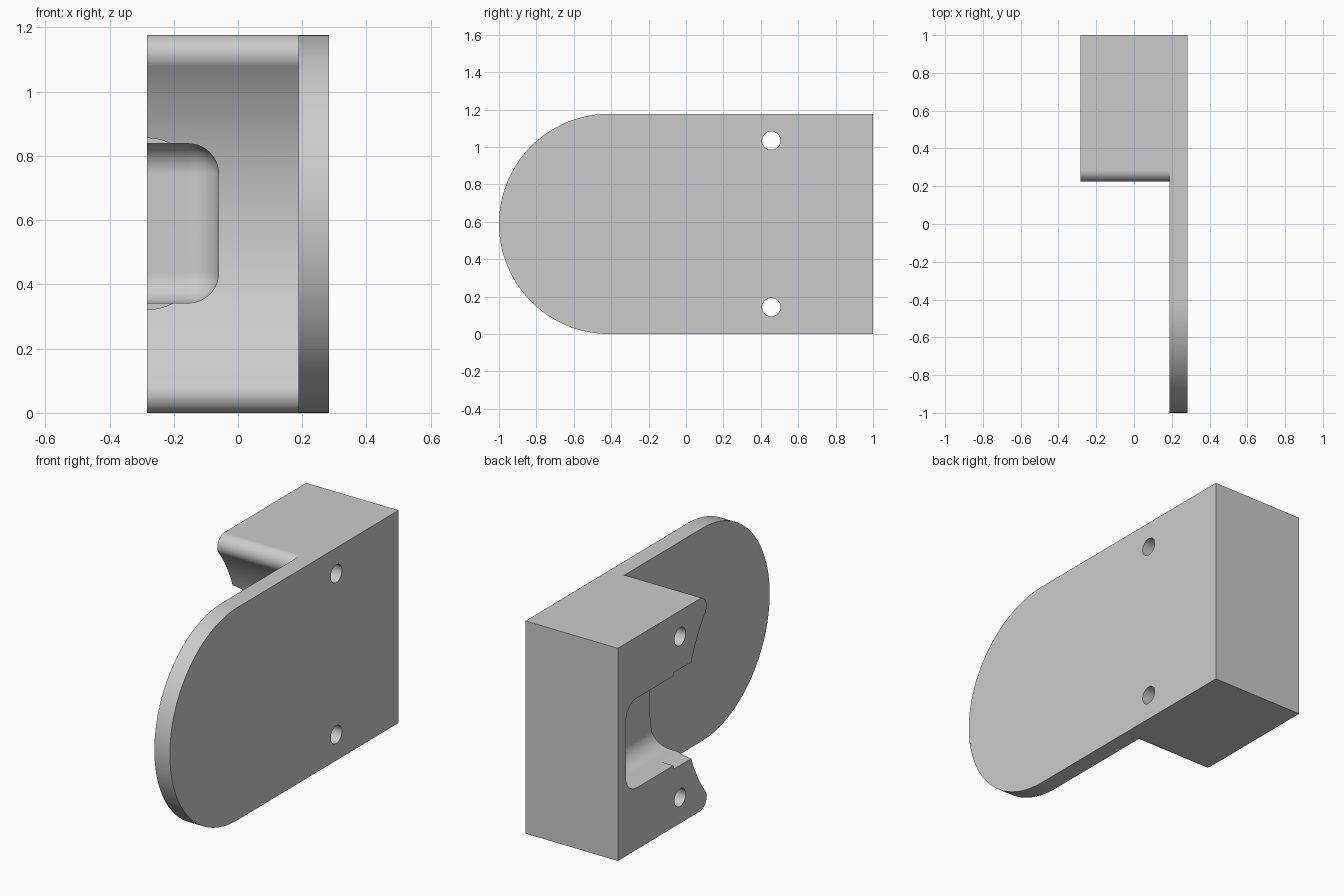
import bpy
import bmesh
from math import atan2, cos, hypot, pi, sin

default = bpy.data.objects.get("Cube")
if default:
    bpy.data.objects.remove(default, do_unlink=True)

HEIGHT = 1.177
MID = HEIGHT / 2
OUT, SIDE, INNER = -0.283, 0.283, 0.188   # x of block face, plate face, plate inside
ARC_Y = MID - 1                            # centre of the rounded plate end
HOLLOW_R, LIP_R = 0.814, 0.06
LIP_Y, LIP_Z = 0.284, HEIGHT - 0.06

grey = bpy.data.materials.new("light grey")
grey.use_nodes = True
colour = (0.6, 0.6, 0.6, 1)
grey.diffuse_color = colour
grey.node_tree.nodes["Principled BSDF"].inputs["Base Color"].default_value = colour


def arc(cy, cz, r, start, end, steps):
    return [(cy + r * cos(start + (end - start) * i / steps),
             cz + r * sin(start + (end - start) * i / steps)) for i in range(steps + 1)]


def finish(name, bm):
    bmesh.ops.recalc_face_normals(bm, faces=bm.faces)
    mesh = bpy.data.meshes.new(name)
    bm.to_mesh(mesh)
    bm.free()
    mesh.materials.append(grey)
    obj = bpy.data.objects.new(name, mesh)
    bpy.context.collection.objects.link(obj)
    return obj


def prism(name, outline, start, end, axis="x"):
    """Extrude an outline along x (points are y, z) or along y (points are x, z)."""
    bm = bmesh.new()
    if axis == "x":
        verts = [bm.verts.new((start, a, b)) for a, b in outline]
        shift = (end - start, 0, 0)
    else:
        verts = [bm.verts.new((a, start, b)) for a, b in outline]
        shift = (0, end - start, 0)
    face = bm.faces.new(verts)
    extruded = bmesh.ops.extrude_face_region(bm, geom=[face])["geom"]
    moved = [v for v in extruded if isinstance(v, bmesh.types.BMVert)]
    bmesh.ops.translate(bm, verts=moved, vec=shift)
    return finish(name, bm)


def combine(target, other, operation):
    other.hide_render = True
    mod = target.modifiers.new(operation.lower(), "BOOLEAN")
    mod.operation = operation
    mod.solver = "EXACT"
    mod.object = other
    bpy.context.view_layer.objects.active = target
    bpy.ops.object.modifier_apply(modifier=mod.name)
    bpy.data.objects.remove(other, do_unlink=True)


# Side plate with a half-round front end
plate = prism("side_plate", [(1, 0), (1, HEIGHT)]
              + arc(ARC_Y, MID, MID, pi / 2, 3 * pi / 2, 64), INNER, SIDE)

# Block with rounded lips and a hollow front concentric with the plate end
lean = atan2(LIP_Z - MID, LIP_Y - ARC_Y)
upper_lip = arc(LIP_Y, LIP_Z, LIP_R, pi / 2, pi + lean, 14)
hollow = arc(ARC_Y, MID, HOLLOW_R, lean, -lean, 40)
lower_lip = [(y, HEIGHT - z) for y, z in reversed(upper_lip)]
body = prism("mounting_bracket", [(1, 0), (1, HEIGHT)]
             + upper_lip + hollow[1:-1] + lower_lip, OUT, INNER)
combine(body, plate, "UNION")

# Rounded pocket, open to the front and the outer side
bm = bmesh.new()
bmesh.ops.create_cube(bm, size=1)
low, high = (-0.8, -0.2, 0.342), (-0.06, 0.93, 0.838)
for v in bm.verts:
    v.co = [high[i] if v.co[i] > 0 else low[i] for i in range(3)]
bmesh.ops.bevel(bm, geom=bm.edges[:], offset=0.095, segments=10,
                profile=0.5, affect="EDGES")
combine(body, finish("pocket_cutter", bm), "DIFFERENCE")

# Shallow round relief at the mouth of the pocket
relief = [(OUT + 0.21 * cos(2 * pi * i / 64), MID + 0.267 * sin(2 * pi * i / 64))
          for i in range(64)]
combine(body, prism("relief_cutter", relief, -0.2, 0.513, "y"), "DIFFERENCE")

# Two screw holes right through
for z in (0.143, HEIGHT - 0.143):
    circle = arc(0.456, z, 0.049, 0, 2 * pi, 32)[:-1]
    combine(body, prism("hole_cutter", circle, -0.5, 0.5), "DIFFERENCE")

# Smooth the curved faces and keep the edges crisp
bpy.ops.object.select_all(action="DESELECT")
body.select_set(True)
bpy.context.view_layer.objects.active = body
bpy.ops.object.shade_smooth_by_angle(angle=pi / 6)
weighted = body.modifiers.new("flat_face_normals", "WEIGHTED_NORMAL")
weighted.keep_sharp = True
